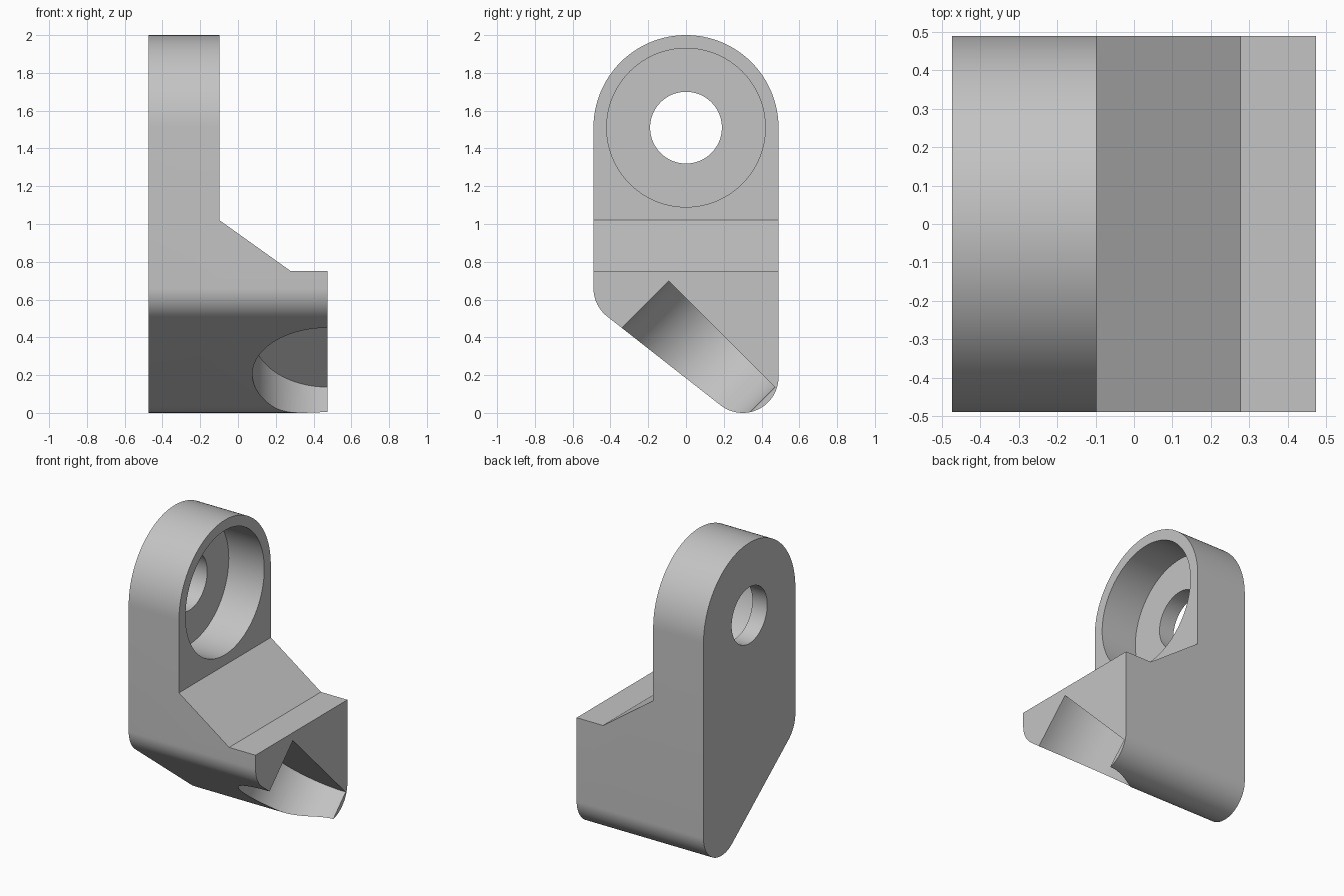
import bpy
import bmesh
from math import radians, sin, cos
from mathutils import Vector, Matrix

cube = bpy.data.objects.get("Cube")
if cube:
    bpy.data.objects.remove(cube, do_unlink=True)

HALF_X = 0.474      # half width across x
HALF_Y = 0.49       # half depth and radius of the rounded top
EYE_Z = 1.51        # height of the eye centre
FILLET = 0.19       # radius of the lower corners
PLATE_X = -0.098    # inner face of the upright plate

grey = bpy.data.materials.new("plain_grey")
grey.use_nodes = True
grey.diffuse_color = (0.55, 0.55, 0.55, 1)
grey.node_tree.nodes["Principled BSDF"].inputs["Base Color"].default_value = grey.diffuse_color


def new_object(name, bm):
    bmesh.ops.recalc_face_normals(bm, faces=bm.faces)
    mesh = bpy.data.meshes.new(name)
    bm.to_mesh(mesh)
    bm.free()
    mesh.materials.append(grey)
    obj = bpy.data.objects.new(name, mesh)
    bpy.context.collection.objects.link(obj)
    return obj


def prism(name, points, sweep):
    """Extrude a closed outline along the sweep vector."""
    bm = bmesh.new()
    face = bm.faces.new([bm.verts.new(p) for p in points])
    extruded = bmesh.ops.extrude_face_region(bm, geom=[face])
    verts = [g for g in extruded["geom"] if isinstance(g, bmesh.types.BMVert)]
    bmesh.ops.translate(bm, verts=verts, vec=sweep)
    return new_object(name, bm)


def cylinder(name, radius, start, end):
    """Closed cylinder between two points."""
    start, end = Vector(start), Vector(end)
    axis = end - start
    turn = axis.to_track_quat("Z", "Y").to_matrix().to_4x4()
    bm = bmesh.new()
    bmesh.ops.create_cone(bm, cap_ends=True, segments=96, radius1=radius, radius2=radius,
                          depth=axis.length,
                          matrix=Matrix.Translation((start + end) / 2) @ turn)
    return new_object(name, bm)


def arc(cy, cz, radius, first, last, steps):
    angles = [radians(first + (last - first) * i / steps) for i in range(steps + 1)]
    return [(-HALF_X, cy + radius * cos(a), cz + radius * sin(a)) for a in angles]


# Body: rounded top, slanted underside with filleted corners
slant = 38.1
outline = (arc(0, EYE_Z, HALF_Y, 0, 180, 64)
           + arc(FILLET - HALF_Y, 0.66, FILLET, 180, 270 - slant, 12)
           + arc(HALF_Y - FILLET, FILLET, FILLET, 270 - slant, 360, 28))
body = prism("bracket_body", outline, (2 * HALF_X, 0, 0))

# Cutters: step with sloped web, eye bore and recess, tilted round pocket
step = [(PLATE_X, 3), (PLATE_X, 1.02), (0.277, 0.752), (1, 0.752), (1, 3)]
pocket_end = Vector((HALF_X, 0.19, 0.418))
cutters = [
    prism("step_cutter", [(x, -1, z) for x, z in step], (0, 2, 0)),
    cylinder("recess_cutter", 0.42, (-0.363, 0, EYE_Z), (0.3, 0, EYE_Z)),
    cylinder("bore_cutter", 0.19, (-1, 0, EYE_Z), (0, 0, EYE_Z)),
    cylinder("pocket_cutter", 0.398, pocket_end, pocket_end - Vector((0, 1, 1))),
]

bpy.ops.object.select_all(action="DESELECT")
body.select_set(True)
bpy.context.view_layer.objects.active = body
for cutter in cutters:
    cutter.hide_render = True
    cut = body.modifiers.new(cutter.name, "BOOLEAN")
    cut.operation = "DIFFERENCE"
    cut.solver = "EXACT"
    cut.object = cutter
    bpy.ops.object.modifier_apply(modifier=cut.name)
    bpy.data.objects.remove(cutter, do_unlink=True)

bpy.ops.object.shade_smooth_by_angle(angle=radians(20))
